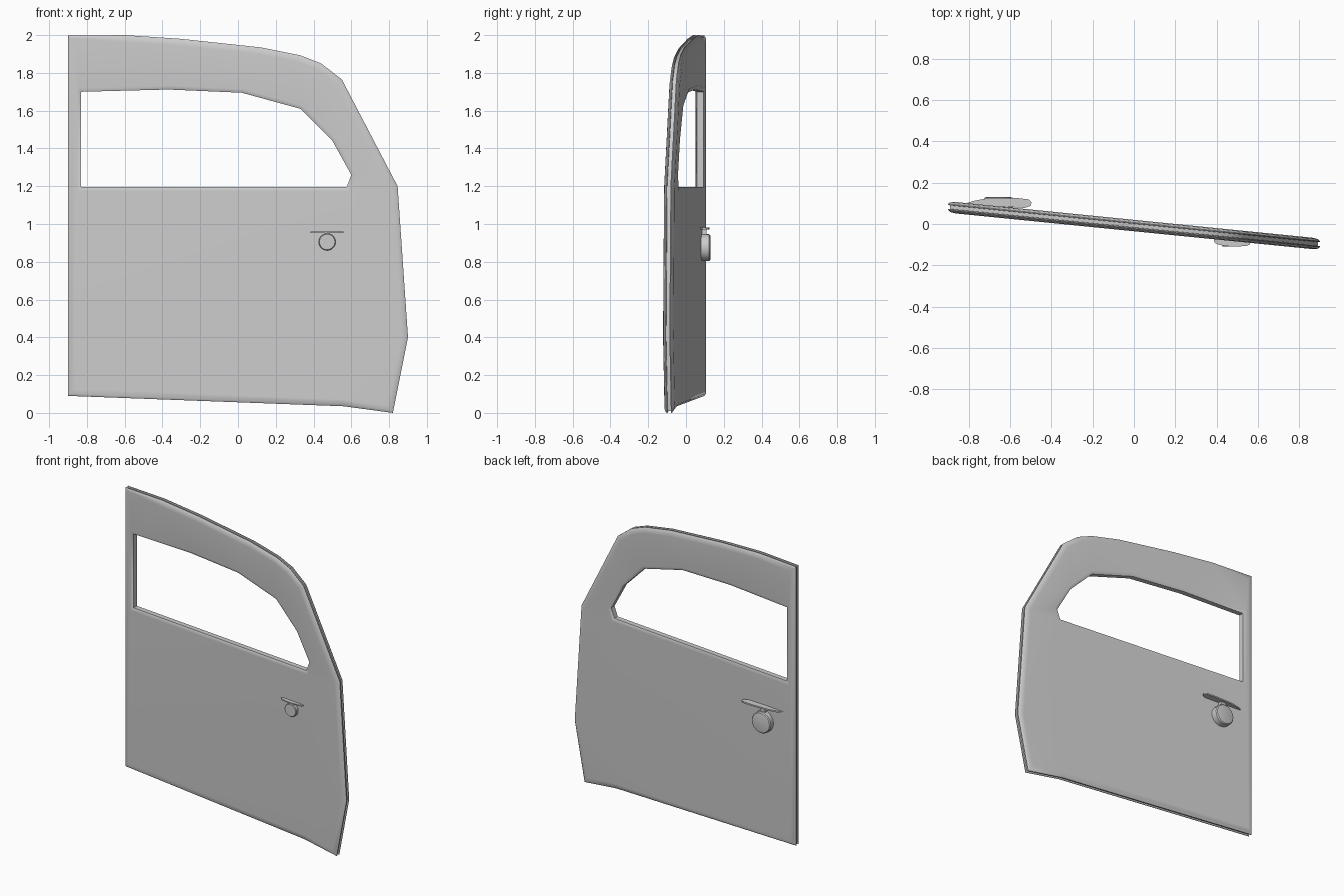
import bpy, bmesh, math
from mathutils import Vector

if "Cube" in bpy.data.objects:
    bpy.data.objects.remove(bpy.data.objects["Cube"])

OUTLINE = [(-.9, .09), (.56, .035), (.82, 0), (.9, .4), (.845, 1.2), (.55, 1.765), (.44, 1.85),
           (.33, 1.893), (.12, 1.935), (-.3, 1.98), (-.6, 2.0), (-.9, 1.997)]
WINDOW = [(-.83, 1.195), (.575, 1.195), (.6, 1.26), (.5, 1.44), (.33, 1.61), (.02, 1.695),
          (-.37, 1.712), (-.83, 1.7)]


def offset(pts, d):
    """Mitred inward offset of a counter-clockwise polygon (negative = outward)."""
    out = []
    n = len(pts)
    for i in range(n):
        a, b, c = (Vector(pts[(i + k) % n]) for k in (-1, 0, 1))
        e, f = (b - a).normalized(), (c - b).normalized()
        n1, n2 = Vector((-e.y, e.x)), Vector((-f.y, f.x))
        m = (n1 + n2).normalized()
        out.append(b + m * d / max(.5, m.dot(n1)))
    return out


def finish(bm, name, angle=40, weighted=False):
    bmesh.ops.recalc_face_normals(bm, faces=bm.faces)
    me = bpy.data.meshes.new(name)
    bm.to_mesh(me)
    bm.free()
    ob = bpy.data.objects.new(name, me)
    bpy.context.collection.objects.link(ob)
    bpy.ops.object.select_all(action='DESELECT')
    ob.select_set(True)
    bpy.context.view_layer.objects.active = ob
    bpy.ops.object.shade_smooth_by_angle(angle=math.radians(angle))
    if weighted:
        w = ob.modifiers.new("weighted", 'WEIGHTED_NORMAL')
        w.keep_sharp = True
    return ob


def loft(bm, pts, section):
    """Stack offset copies of a loop through the door depth; returns end edges."""
    rings = []
    for inset, t in section:
        rings.append([bm.verts.new((p.x, -.035 - .1 * p.x + t, p.y)) for p in offset(pts, inset)])
    n = len(pts)
    for r, s in zip(rings, rings[1:]):
        for i in range(n):
            j = (i + 1) % n
            bm.faces.new((r[i], r[j], s[j], s[i]))
    return [[bm.edges.get((r[i], r[(i + 1) % n])) for i in range(n)] for r in (rings[0], rings[-1])]


# Door shell: crowned outer edge with a seal groove, bevelled window opening
bm = bmesh.new()
outer = loft(bm, OUTLINE, [(.036, 0), (.012, .004), (0, .013), (0, .018), (.01, .019),
                           (.01, .036), (0, .037), (0, .042), (.012, .051), (.036, .055)])
inner = loft(bm, WINDOW, [(-.02, 0), (0, .01), (0, .045), (-.02, .055)])
for o, w in zip(outer, inner):
    bmesh.ops.triangle_fill(bm, edges=o + w, use_beauty=True, use_dissolve=False)
finish(bm, "door_shell", 40, True)


def disc(name, x, z, rings, sides=20):
    """Turned knob along y from (radius, y) pairs."""
    bm = bmesh.new()
    loops = [[bm.verts.new((x + r * math.cos(2 * math.pi * i / sides), y,
                            z + r * math.sin(2 * math.pi * i / sides))) for i in range(sides)]
             for r, y in rings]
    for a, b in zip(loops, loops[1:]):
        for i in range(sides):
            j = (i + 1) % sides
            bm.faces.new((a[i], a[j], b[j], b[i]))
    bm.faces.new(loops[0])
    bm.faces.new(loops[-1])
    finish(bm, name, 30)


def plate(name, plan, z, h):
    """Thin horizontal lever from a plan outline."""
    bm = bmesh.new()
    f = bm.faces.new([bm.verts.new((x, y, z)) for x, y in plan])
    g = bmesh.ops.extrude_face_region(bm, geom=[f])["geom"]
    bmesh.ops.translate(bm, vec=(0, 0, h), verts=[v for v in g if isinstance(v, bmesh.types.BMVert)])
    finish(bm, name, 30)


# Outside handle on the front face
disc("outer_handle_knob", .472, .905, [(.045, -.078), (.045, -.106), (.041, -.11), (.036, -.11)])
plate("outer_handle_lever", [(.39, -.074), (.385, -.085), (.40, -.097), (.44, -.107), (.50, -.109),
                             (.545, -.106), (.56, -.098), (.56, -.086)], .952, .007)
plate("outer_handle_stem", [(.46, -.08), (.484, -.08), (.484, -.1), (.46, -.1)], .94, .014)

# Inside handle on the back face
disc("inner_handle_knob", -.655, .875, [(.072, .08), (.072, .121), (.066, .128), (.058, .13)])
plate("inner_handle_lever", [(-.8, .095), (-.805, .103), (-.77, .113), (-.71, .124), (-.56, .125),
                             (-.51, .119), (-.495, .105), (-.5, .088), (-.53, .078), (-.65, .085)], .972, .01)
plate("inner_handle_stem", [(-.675, .085), (-.635, .085), (-.635, .108), (-.675, .108)], .94, .035)
